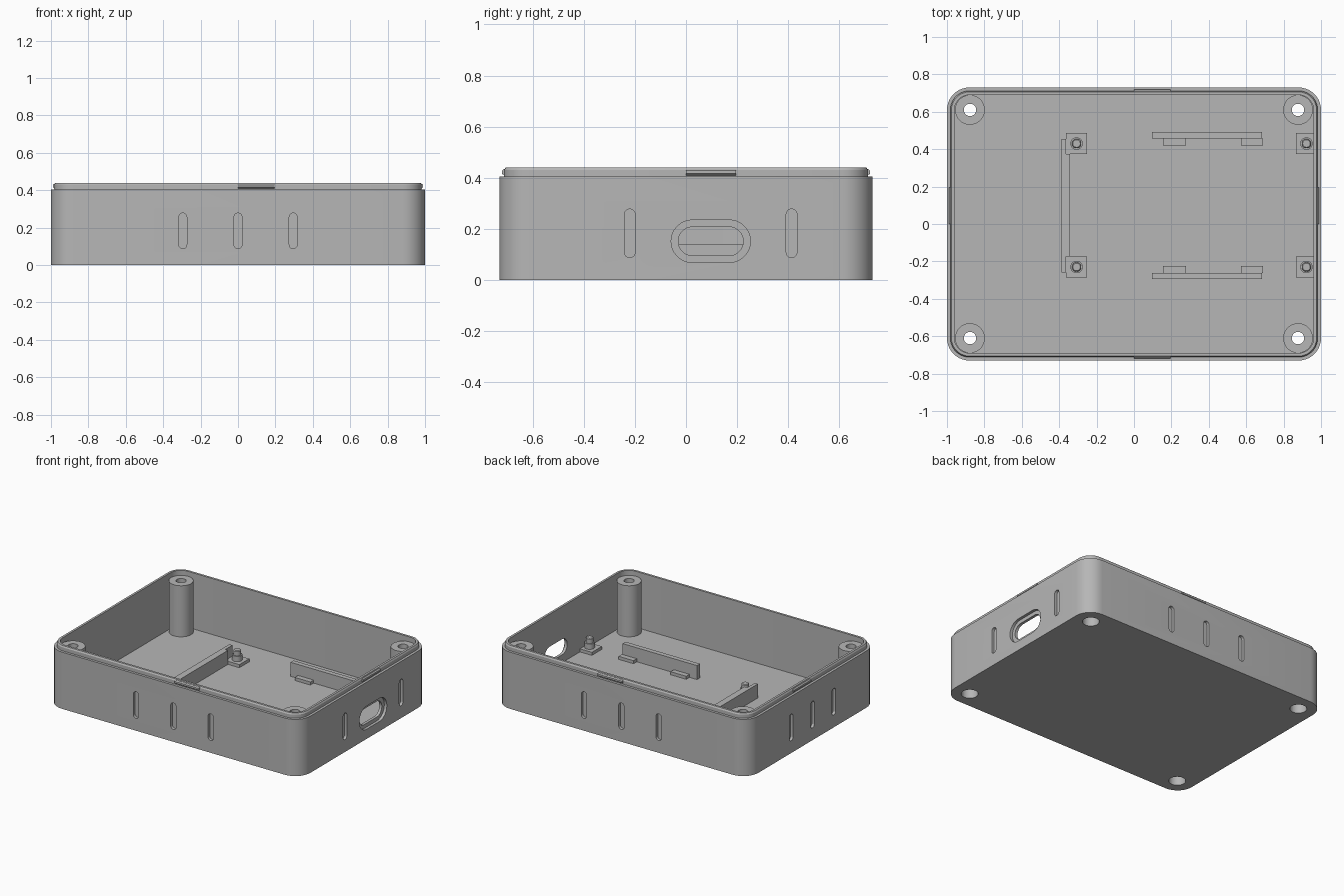
import bpy, bmesh, math
from mathutils import Matrix, Vector

if "Cube" in bpy.data.objects:
    bpy.data.objects.remove(bpy.data.objects["Cube"])

grey = bpy.data.materials.new("light grey")
grey.use_nodes = True
COLOUR = (0.47, 0.47, 0.47, 1)
grey.diffuse_color = COLOUR
grey.node_tree.nodes["Principled BSDF"].inputs["Base Color"].default_value = COLOUR


def rounded(hx, hy, r, n=9):
    """Points of a rounded rectangle; a full radius gives a circle or slot."""
    r = min(r, 0.995 * min(hx, hy))
    pts = []
    for q, (sx, sy) in enumerate([(1, 1), (-1, 1), (-1, -1), (1, -1)]):
        for i in range(n + 1):
            a = (q + i / n) * math.pi / 2
            pts.append((sx * (hx - r) + r * math.cos(a), sy * (hy - r) + r * math.sin(a)))
    return pts


def loft(bm, rings, frame=Matrix(), closed=False):
    """Skin rings of (half x, half y, radius, height), capped or closed on itself."""
    loops = [[bm.verts.new(frame @ Vector((x, y, h))) for x, y in rounded(hx, hy, r)]
             for hx, hy, r, h in rings]
    pairs = list(zip(loops, loops[1:]))
    if closed:
        pairs.append((loops[-1], loops[0]))
    else:
        bm.faces.new(loops[0])
        bm.faces.new(loops[-1])
    for a, b in pairs:
        for i in range(len(a)):
            j = (i + 1) % len(a)
            bm.faces.new((a[i], a[j], b[j], b[i]))


def box(bm, x0, x1, y0, y1, z0, z1):
    size = Matrix.Diagonal((x1 - x0, y1 - y0, z1 - z0, 1))
    mid = Matrix.Translation(((x0 + x1) / 2, (y0 + y1) / 2, (z0 + z1) / 2))
    bmesh.ops.create_cube(bm, size=1, matrix=mid @ size)


def finish(name, bm):
    bmesh.ops.recalc_face_normals(bm, faces=bm.faces)
    mesh = bpy.data.meshes.new(name)
    bm.to_mesh(mesh)
    bm.free()
    mesh.materials.append(grey)
    ob = bpy.data.objects.new(name, mesh)
    bpy.context.collection.objects.link(ob)
    return ob


def activate(ob):
    bpy.ops.object.select_all(action='DESELECT')
    ob.select_set(True)
    bpy.context.view_layer.objects.active = ob


def smooth(ob):
    activate(ob)
    bpy.ops.object.shade_smooth_by_angle(angle=math.radians(30))


def wall(side, u, z):
    """Frame on a wall: x runs along it, y is up, z points outward."""
    turn = Matrix.Rotation(math.radians(side), 4, 'Z')
    axes = Matrix(((0, 0, 1, 0), (1, 0, 0, 0), (0, 1, 0, 0), (0, 0, 0, 1)))
    return turn @ axes @ Matrix.Translation((u, z, 0))


HX, HY, R = 1.0, 0.73, 0.12
FLOOR, RIM, TOP = 0.04, 0.405, 0.44
RIGHT, BACK, LEFT, FRONT = 0, 90, 180, -90
REACH = {RIGHT: HX, LEFT: HX, FRONT: HY, BACK: HY}
POSTS = [(sx * 0.877, sy * 0.61) for sx in (-1, 1) for sy in (-1, 1)]

# Tray with stepped lip
bm = bmesh.new()
profile = [(0, 0), (0, RIM), (0.018, RIM), (0.018, 0.43), (0.024, TOP),
           (0.04, TOP), (0.04, FLOOR)]
loft(bm, [(HX - d, HY - d, R - d, z) for d, z in profile])
tray = finish("tray", bm)

# Cutters: wall grooves, cable port, screw bores
bm = bmesh.new()
grooves = {FRONT: (-0.295, 0, 0.295), BACK: (-0.295, 0, 0.295),
           LEFT: (-0.24, 0, 0.24), RIGHT: (-0.22, 0.413)}
for side, places in grooves.items():
    w = REACH[side]
    for u in places:
        loft(bm, [(0.021, 0.095, 1, w - 0.02), (0.021, 0.095, 1, w + 0.05)], wall(side, u, 0.183))
loft(bm, [(0.127, 0.056, 1, HX - 0.08), (0.127, 0.056, 1, HX - 0.02),
          (0.155, 0.083, 1, HX - 0.02), (0.155, 0.083, 1, HX + 0.05)], wall(RIGHT, 0.097, 0.152))
for x, y in POSTS:
    loft(bm, [(0.055, 0.055, 1, -0.05), (0.055, 0.055, 1, 0.1)], Matrix.Translation((x, y, 0)))
cutter = finish("cutter", bm)
cutter.hide_render = True
activate(tray)
cut = tray.modifiers.new("cut", 'BOOLEAN')
cut.operation, cut.solver, cut.object = 'DIFFERENCE', 'EXACT', cutter
bpy.ops.object.modifier_apply(modifier=cut.name)
bpy.data.objects.remove(cutter)
smooth(tray)

# Snap ridges on the lip
bm = bmesh.new()
for side, u in ((FRONT, 0.098), (RIGHT, 0.098), (BACK, -0.098), (LEFT, -0.098)):
    w = REACH[side]
    loft(bm, [(0.098, 0.0125, 0.001, w - 0.025), (0.098, 0.0125, 0.001, w - 0.018),
              (0.098, 0.006, 0.001, w - 0.01)], wall(side, u, 0.4225))
finish("snap_ridges", bm)

# Hollow screw posts in the corners
for x, y in POSTS:
    bm = bmesh.new()
    turned = [(0.0795, FLOOR), (0.0795, RIM), (0.033, RIM), (0.033, 0.12), (0.055, 0.12), (0.055, FLOOR)]
    loft(bm, [(r, r, 1, z) for r, z in turned], Matrix.Translation((x, y, 0)), closed=True)
    smooth(finish("screw_post", bm))

# Board standoffs: square foot, collar and locating pin
for x in (-0.307, 0.922):
    for y in (-0.23, 0.43):
        bm = bmesh.new()
        box(bm, x - 0.056, min(x + 0.056, 0.965), y - 0.056, y + 0.056, 0.03, 0.062)
        stem = [(0.033, 0.06), (0.033, 0.1), (0.025, 0.1), (0.025, 0.13), (0.02, 0.135)]
        loft(bm, [(r, r, 1, z) for r, z in stem], Matrix.Translation((x, y, 0)))
        smooth(finish("standoff", bm))

# Cross rail, thicker between the standoffs
bm = bmesh.new()
box(bm, -0.388, -0.363, -0.258, 0.455, 0.03, 0.14)
box(bm, -0.364, -0.341, -0.174, 0.374, 0.03, 0.14)
finish("cross_rail", bm)

# Long rails with low support tabs
for name, y, s in (("back_rail", 0.457, 1), ("front_rail", -0.261, -1)):
    bm = bmesh.new()
    box(bm, 0.096, 0.684, *sorted((y, y + s * 0.034)), 0.03, 0.14)
    for x0, x1 in ((0.155, 0.278), (0.572, 0.69)):
        box(bm, x0, x1, *sorted((y, y - s * 0.037)), 0.03, 0.062)
    finish(name, bm)
